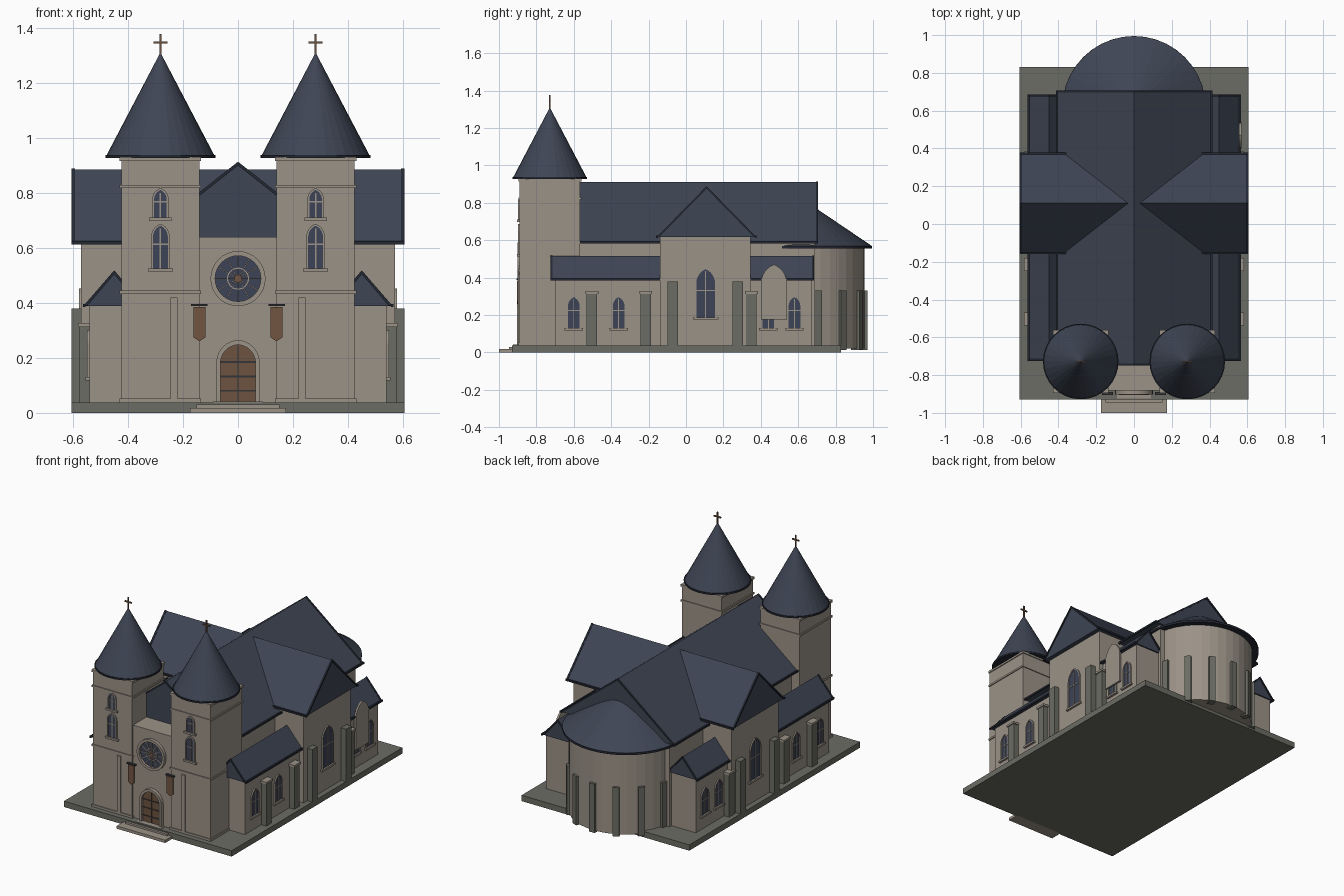
import bpy, bmesh, math
from mathutils import Matrix, Vector

if "Cube" in bpy.data.objects:
    bpy.data.objects.remove(bpy.data.objects["Cube"])


def material(name, rgb):
    m = bpy.data.materials.new(name)
    m.diffuse_color = (*rgb, 1)
    m.use_nodes = True
    m.node_tree.nodes["Principled BSDF"].inputs["Base Color"].default_value = m.diffuse_color
    return m


STONE = material("warm stone", (0.33, 0.29, 0.245))
GREY = material("grey stone", (0.145, 0.15, 0.125))
SLATE = material("slate roof", (0.048, 0.059, 0.088))
TRIM = material("dark roof trim", (0.017, 0.021, 0.032))
GLASS = material("dark glass", (0.045, 0.056, 0.095))
WOOD = material("brown wood", (0.15, 0.085, 0.05))
IRON = material("dark iron", (0.035, 0.035, 0.04))
RUST = material("rust cloth", (0.17, 0.09, 0.055))


def finish(name, bm, mat):
    bmesh.ops.recalc_face_normals(bm, faces=bm.faces)
    me = bpy.data.meshes.new(name)
    bm.to_mesh(me)
    bm.free()
    me.materials.append(mat)
    ob = bpy.data.objects.new(name, me)
    bpy.context.collection.objects.link(ob)
    return ob


def place(origin, out):
    """Wall frame: local x runs along the wall, y up, z outward."""
    d, v = Vector(out), Vector((0, 0, 1))
    m = Matrix((v.cross(d), v, d)).transposed().to_4x4()
    m.translation = origin
    return m


def extrude(name, pts, d0, d1, m, mat, hole=None):
    bm = bmesh.new()
    rings = [[bm.verts.new(m @ Vector((u, v, d))) for u, v in loop]
             for loop in ([pts, hole] if hole else [pts]) for d in (d0, d1)]
    n = len(pts)
    bands = [(0, 1), (2, 3), (0, 2), (1, 3)] if hole else [(0, 1)]
    for a, b in bands:
        for i in range(n):
            j = (i + 1) % n
            bm.faces.new((rings[a][i], rings[a][j], rings[b][j], rings[b][i]))
    if not hole:
        bm.faces.new(rings[0])
        bm.faces.new(rings[1])
    return finish(name, bm, mat)


def rect(x0, x1, y0, y1):
    return [(x0, y0), (x1, y0), (x1, y1), (x0, y1)]


def box(name, x0, x1, y0, y1, z0, z1, mat):
    bm = bmesh.new()
    m = Matrix.Translation(((x0 + x1) / 2, (y0 + y1) / 2, (z0 + z1) / 2))
    bmesh.ops.create_cube(bm, size=1, matrix=m @ Matrix.Diagonal((abs(x1 - x0), y1 - y0, z1 - z0, 1)))
    return finish(name, bm, mat)


def cone(name, x, y, z0, z1, r0, r1, mat, seg=32):
    bm = bmesh.new()
    bmesh.ops.create_cone(bm, cap_ends=True, segments=seg, radius1=r0, radius2=r1, depth=z1 - z0,
                          matrix=Matrix.Translation((x, y, (z0 + z1) / 2)))
    return finish(name, bm, mat)


def circle(r, n=32, cy=0):
    return [(r * math.cos(2 * math.pi * i / n), cy + r * math.sin(2 * math.pi * i / n)) for i in range(n)]


def arch(w, h, rise, n=6):
    """Arch outline, base at 0: half-width w, total height h, pointed if rise > w."""
    s = h - rise
    c = (rise * rise - w * w) / (2 * w)
    R = w + c
    a = math.atan2(rise, c)
    right = [(R * math.cos(a * i / n) - c, s + R * math.sin(a * i / n)) for i in range(n + 1)]
    return [(-w, 0), (w, 0)] + right + [(-x, y) for x, y in right[-2::-1]]


def window(name, m, w, h):
    f = 0.007
    rise = w * 1.5
    extrude(name + "_glass", arch(w, h, rise), -0.01, 0.003, m, GLASS)
    extrude(name + "_frame", arch(w + f, h + f, rise + f), -0.01, 0.008, m, STONE, arch(w, h, rise))
    extrude(name + "_mullion", rect(-0.0025, 0.0025, 0, h - 0.01), 0, 0.006, m, STONE)
    extrude(name + "_bar", rect(-w, w, h * 0.55, h * 0.55 + 0.005), 0, 0.006, m, STONE)
    extrude(name + "_sill", rect(-w - 0.018, w + 0.018, -0.012, 0), -0.01, 0.014, m, STONE)


def gable_roof(name, m, half, z0, z1, length):
    """Solid roof running along local z, with dark bargeboards and eaves."""
    tri = [(-half, z0), (half, z0), (0, z1)]
    extrude(name, tri, 0.006, length - 0.006, m, SLATE)
    t = 0.014
    board = [(-half, z0), (0, z1), (half, z0), (half - t, z0), (0, z1 - t), (t - half, z0)]
    board = [(u, v + 0.003) for u, v in board]
    for i, d in enumerate((0, length - 0.012)):
        extrude(f"{name}_bargeboard_{i}", board, d, d + 0.012, m, TRIM)
    for s in (-1, 1):
        extrude(f"{name}_eave_{s}", rect(s * half - 0.006, s * half + 0.004, z0 - 0.004, z0 + 0.008), 0, length, m, TRIM)


# Platform and entrance steps
box("platform", -0.605, 0.605, -0.93, 0.83, 0, 0.038, GREY)
box("lower_step", -0.175, 0.175, -1.0, -0.92, 0, 0.018, STONE)
box("upper_step", -0.15, 0.15, -0.945, -0.88, 0.018, 0.03, STONE)
box("door_step", -0.09, 0.09, -0.925, -0.88, 0.03, 0.041, STONE)

# Nave and front wall
box("nave_walls", -0.365, 0.365, -0.72, 0.69, 0.038, 0.59, STONE)
box("front_wall", -0.145, 0.145, -0.882, -0.65, 0.038, 0.64, STONE)
gable_roof("nave_roof", place((0, -0.75, 0), (0, 1, 0)), 0.41, 0.585, 0.91, 1.457)

# Transept
box("transept_walls", -0.57, 0.57, -0.138, 0.345, 0.038, 0.616, STONE)
gable_roof("transept_roof", place((-0.605, 0.11, 0), (1, 0, 0)), 0.264, 0.616, 0.885, 1.21)

# Rounded apse with buttresses
AY = 0.615
cone("apse_wall", 0, AY, 0.02, 0.56, 0.34, 0.34, STONE, 40)
cone("apse_eave", 0, AY, 0.556, 0.57, 0.38, 0.38, TRIM, 40)
cone("apse_roof", 0, AY, 0.57, 0.825, 0.377, 0, SLATE, 40)
for a in range(15, 166, 25):
    d = Vector((math.cos(math.radians(a)), math.sin(math.radians(a)), 0))
    extrude(f"apse_buttress_{a}", rect(-0.02, 0.02, 0.012, 0.33), -0.03, 0.02,
            place(Vector((0, AY, 0)) + d * 0.335, d), GREY)

# Side aisles, buttresses and side windows
for s in (-1, 1):
    tag = "right" if s > 0 else "left"
    out = (s, 0, 0)
    x0, x1 = sorted((s * 0.35, s * 0.54))
    box(tag + "_aisle_walls", x0, x1, -0.70, 0.67, 0.038, 0.392, STONE)
    gable_roof(tag + "_aisle_roof", place((s * 0.45, -0.725, 0), (0, 1, 0)), 0.11, 0.388, 0.515, 1.41)
    for i, (y, x, h) in enumerate([(-0.503, 0.54, 0.325), (-0.215, 0.54, 0.325), (0.35, 0.54, 0.325),
                                   (-0.072, 0.57, 0.38), (0.277, 0.57, 0.38)]):
        m = place((s * x, y, 0), out)
        extrude(f"{tag}_buttress_{i}", rect(-0.028, 0.028, 0.038, h), -0.02, 0.036, m, GREY)
        if x < 0.56:
            extrude(f"{tag}_buttress_cap_{i}", rect(-0.034, 0.034, h - 0.012, h + 0.002), -0.02, 0.042, m, STONE)
    for y in (-0.60, -0.36, 0.44, 0.58):
        window(f"{tag}_aisle_window", place((s * 0.54, y, 0.13), out), 0.031, 0.165)
    window(f"{tag}_transept_window", place((s * 0.57, 0.105, 0.187), out), 0.05, 0.258)

# Pointed blind panel standing off the right aisle
extrude("pointed_panel", arch(0.069, 0.295, 0.1), 0, 0.012, place((0.557, 0.47, 0.175), (1, 0, 0)), STONE)

# Twin towers
TY = -0.728
for s in (-1, 1):
    tag = "right" if s > 0 else "left"
    tx = s * 0.282

    def ring(name, grow, z0, z1):
        hw, hd = 0.142 + grow, 0.162 + grow
        box(f"{tag}_tower_{name}", tx - hw, tx + hw, TY - hd, TY + hd, z0, z1, STONE)

    ring("walls", 0, 0.038, 0.93)
    ring("plinth", 0.006, 0.038, 0.052)
    ring("lower_band", 0.006, 0.432, 0.444)
    ring("upper_band", 0.006, 0.817, 0.829)
    ring("cornice", 0.006, 0.915, 0.93)
    cone(tag + "_spire_eave", tx, TY, 0.927, 0.938, 0.2, 0.2, TRIM)
    cone(tag + "_spire", tx, TY, 0.938, 1.31, 0.195, 0, SLATE)
    box(tag + "_cross_post", tx - 0.004, tx + 0.004, TY - 0.004, TY + 0.004, 1.29, 1.377, WOOD)
    box(tag + "_cross_arm", tx - 0.025, tx + 0.025, TY - 0.004, TY + 0.004, 1.342, 1.35, WOOD)
    front = TY - 0.162
    box(tag + "_pilaster", s * 0.233 - 0.013, s * 0.233 + 0.013, front - 0.008, front + 0.01, 0.05, 0.42, STONE)
    window(tag + "_tower_low_window", place((tx, front, 0.525), (0, -1, 0)), 0.027, 0.155)
    window(tag + "_tower_high_window", place((tx, front, 0.71), (0, -1, 0)), 0.023, 0.1)
    # Hanging banner and rod
    m = place((s * 0.14, front, 0), (0, -1, 0))
    extrude(tag + "_banner", [(-0.022, 0.385), (-0.022, 0.275), (0, 0.26), (0.022, 0.275), (0.022, 0.385)],
            0.008, 0.013, m, RUST)
    extrude(tag + "_banner_rod", rect(-0.03, 0.03, 0.388, 0.396), 0, 0.016, m, IRON)

# Arched door with iron bands
m = place((0, -0.882, 0.04), (0, -1, 0))
extrude("door", arch(0.064, 0.208, 0.068), -0.01, 0.008, m, WOOD)
extrude("door_surround", arch(0.079, 0.225, 0.083), -0.01, 0.022, m, STONE, arch(0.064, 0.208, 0.068))
for z in (0.04, 0.092, 0.145):
    extrude("door_band", rect(-0.063, 0.063, z - 0.003, z + 0.003), 0, 0.011, m, IRON)
extrude("door_split", rect(-0.001, 0.001, 0, 0.205), 0, 0.01, m, IRON)

# Rose window with twelve spokes
m = place((0, -0.882, 0.488), (0, -1, 0))
extrude("rose_glass", circle(0.085), -0.01, 0.004, m, GLASS)
extrude("rose_outer_ring", circle(0.1), -0.01, 0.02, m, STONE, circle(0.083))
extrude("rose_inner_ring", circle(0.04), 0, 0.009, m, STONE, circle(0.036))
extrude("rose_hub", circle(0.014, 16), 0, 0.014, m, RUST)
for i in range(12):
    extrude(f"rose_spoke_{i}", rect(-0.0022, 0.0022, 0.01, 0.085), 0, 0.01,
            m @ Matrix.Rotation(i * math.pi / 6, 4, 'Z'), STONE)
